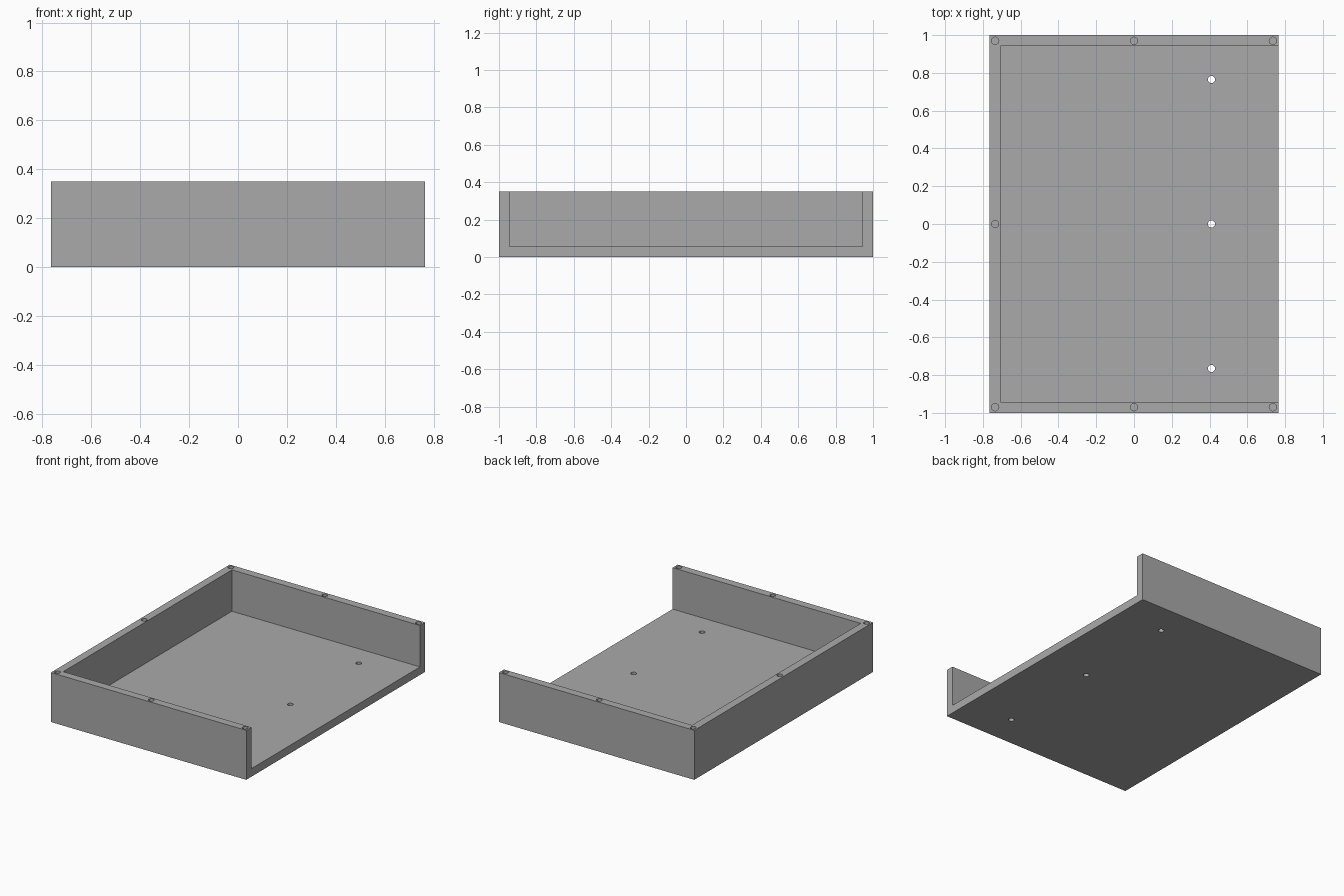
import bpy

W, D, H = 1.53, 2.0, 0.35      # overall size
T = 0.057                      # wall and floor thickness
HOLE_R, HOLE_DEPTH = 0.019, 0.2

cube = bpy.data.objects.get("Cube")
if cube:
    bpy.data.objects.remove(cube, do_unlink=True)

grey = bpy.data.materials.new("plain grey")
grey.use_nodes = True
colour = (0.40, 0.40, 0.40, 1)
grey.diffuse_color = colour
grey.node_tree.nodes["Principled BSDF"].inputs["Base Color"].default_value = colour


def box(name, low, high):
    centre = [(a + b) / 2 for a, b in zip(low, high)]
    bpy.ops.mesh.primitive_cube_add(size=1, location=centre)
    ob = bpy.context.object
    ob.name = name
    ob.scale = [b - a for a, b in zip(low, high)]
    bpy.ops.object.transform_apply(location=True, rotation=False, scale=True)
    ob.data.materials.append(grey)
    return ob


def drill(name, x, y, low, high):
    bpy.ops.mesh.primitive_cylinder_add(
        vertices=32, radius=HOLE_R, depth=high - low, location=(x, y, (low + high) / 2))
    ob = bpy.context.object
    ob.name = name
    ob.data.materials.append(grey)
    return ob


# Solid block that becomes the tray
tray = box("tray", (-W / 2, -D / 2, 0), (W / 2, D / 2, H))

# Inner space, open at the top and on the left side
cutters = [box("inner_space_cutter", (-W / 2 + T, -D / 2 + T, T), (W, D / 2 - T, 2 * H))]

# Blind screw holes along the rim of the three walls
rim_x, rim_y = 0.735, 0.97
rim_spots = [(x, y) for x in (-rim_x, 0, rim_x) for y in (-rim_y, rim_y)] + [(-rim_x, 0)]
for x, y in rim_spots:
    cutters.append(drill("rim_hole_cutter", x, y, H - HOLE_DEPTH, H + T))

# Mounting holes through the floor
for y in (-0.765, 0, 0.765):
    cutters.append(drill("floor_hole_cutter", 0.41, y, -T, 2 * T))

# Cut everything out of the block, then drop the cutters
bpy.context.view_layer.objects.active = tray
for cutter in cutters:
    cut = tray.modifiers.new(cutter.name, 'BOOLEAN')
    cut.operation = 'DIFFERENCE'
    cut.solver = 'EXACT'
    cut.object = cutter
    bpy.ops.object.modifier_apply(modifier=cut.name)
    bpy.data.objects.remove(cutter, do_unlink=True)

# Smooth hole walls, crisp edges elsewhere
bpy.ops.object.select_all(action='DESELECT')
tray.select_set(True)
bpy.ops.object.shade_smooth_by_angle()
